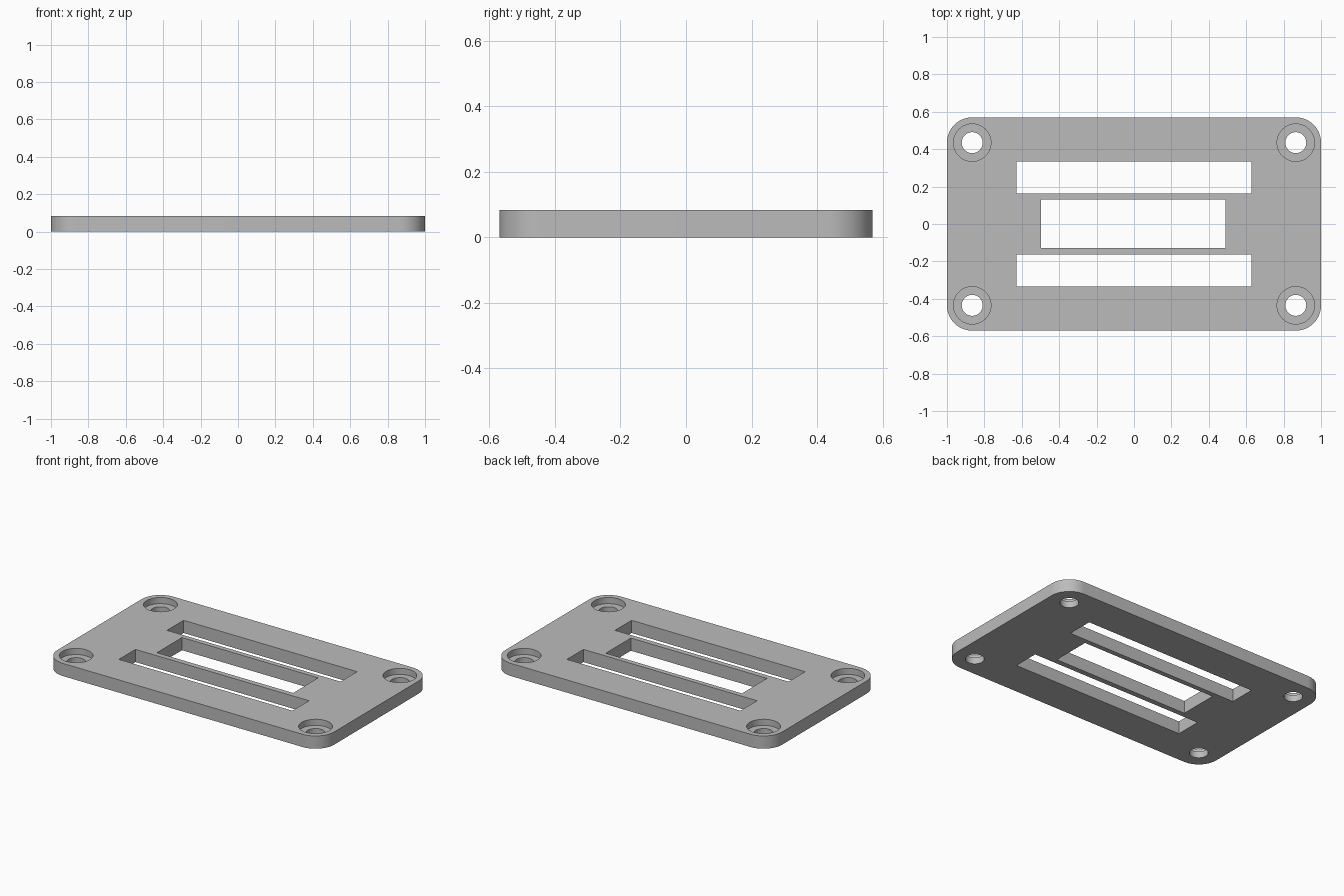
import bpy, bmesh, math

if "Cube" in bpy.data.objects:
    bpy.data.objects.remove(bpy.data.objects["Cube"])

HALF_X, HALF_Y, HEIGHT = 1.0, 0.57, 0.083
CORNER = 0.135
HOLE_R, BORE_R, BORE_FLOOR = 0.056, 0.1, 0.043

grey = bpy.data.materials.new("plain grey")
grey.use_nodes = True
colour = (0.5, 0.5, 0.5, 1)
grey.diffuse_color = colour
grey.node_tree.nodes["Principled BSDF"].inputs["Base Color"].default_value = colour


def prism(name, outline, bottom, top):
    """Extrude a flat outline into a solid."""
    bm = bmesh.new()
    face = bm.faces.new([bm.verts.new((x, y, bottom)) for x, y in outline])
    raised = bmesh.ops.extrude_face_region(bm, geom=[face])["geom"]
    verts = [v for v in raised if isinstance(v, bmesh.types.BMVert)]
    bmesh.ops.translate(bm, verts=verts, vec=(0, 0, top - bottom))
    bmesh.ops.recalc_face_normals(bm, faces=bm.faces)
    mesh = bpy.data.meshes.new(name)
    bm.to_mesh(mesh)
    bm.free()
    mesh.materials.append(grey)
    obj = bpy.data.objects.new(name, mesh)
    bpy.context.collection.objects.link(obj)
    return obj


def arc(cx, cy, radius, start, sweep, steps):
    return [(cx + radius * math.cos(start + sweep * i / steps),
             cy + radius * math.sin(start + sweep * i / steps))
            for i in range(steps + 1)]


def rectangle(x0, x1, y0, y1):
    return [(x0, y0), (x1, y0), (x1, y1), (x0, y1)]


# Rounded plate
cx, cy = HALF_X - CORNER, HALF_Y - CORNER
corners = [(cx, cy), (-cx, cy), (-cx, -cy), (cx, -cy)]
outline = []
for i, (x, y) in enumerate(corners):
    outline += arc(x, y, CORNER, i * math.pi / 2, math.pi / 2, 16)
plate = prism("mounting_plate", outline, 0, HEIGHT)

# Two long slots and the wide centre window
through = (-0.1, HEIGHT + 0.1)
cutters = [
    prism("back_slot_cutter", rectangle(-0.627, 0.627, 0.163, 0.334), *through),
    prism("front_slot_cutter", rectangle(-0.627, 0.627, -0.334, -0.163), *through),
    prism("window_cutter", rectangle(-0.496, 0.488, -0.128, 0.131), *through),
]

# Counterbored screw holes, concentric with the corners
for x, y in corners:
    for name, radius, bottom in (("screw_hole_cutter", HOLE_R, through[0]),
                                 ("counterbore_cutter", BORE_R, BORE_FLOOR)):
        circle = arc(x, y, radius, 0, math.tau, 48)[:-1]
        cutters.append(prism(name, circle, bottom, through[1]))

bpy.context.view_layer.objects.active = plate
for cutter in cutters:
    cut = plate.modifiers.new(cutter.name, "BOOLEAN")
    cut.operation = "DIFFERENCE"
    cut.solver = "EXACT"
    cut.object = cutter
    bpy.ops.object.modifier_apply(modifier=cut.name)
    bpy.data.objects.remove(cutter)

# Smooth round walls, crisp rims
bpy.ops.object.select_all(action="DESELECT")
plate.select_set(True)
bpy.ops.object.shade_smooth_by_angle(angle=math.radians(30))
